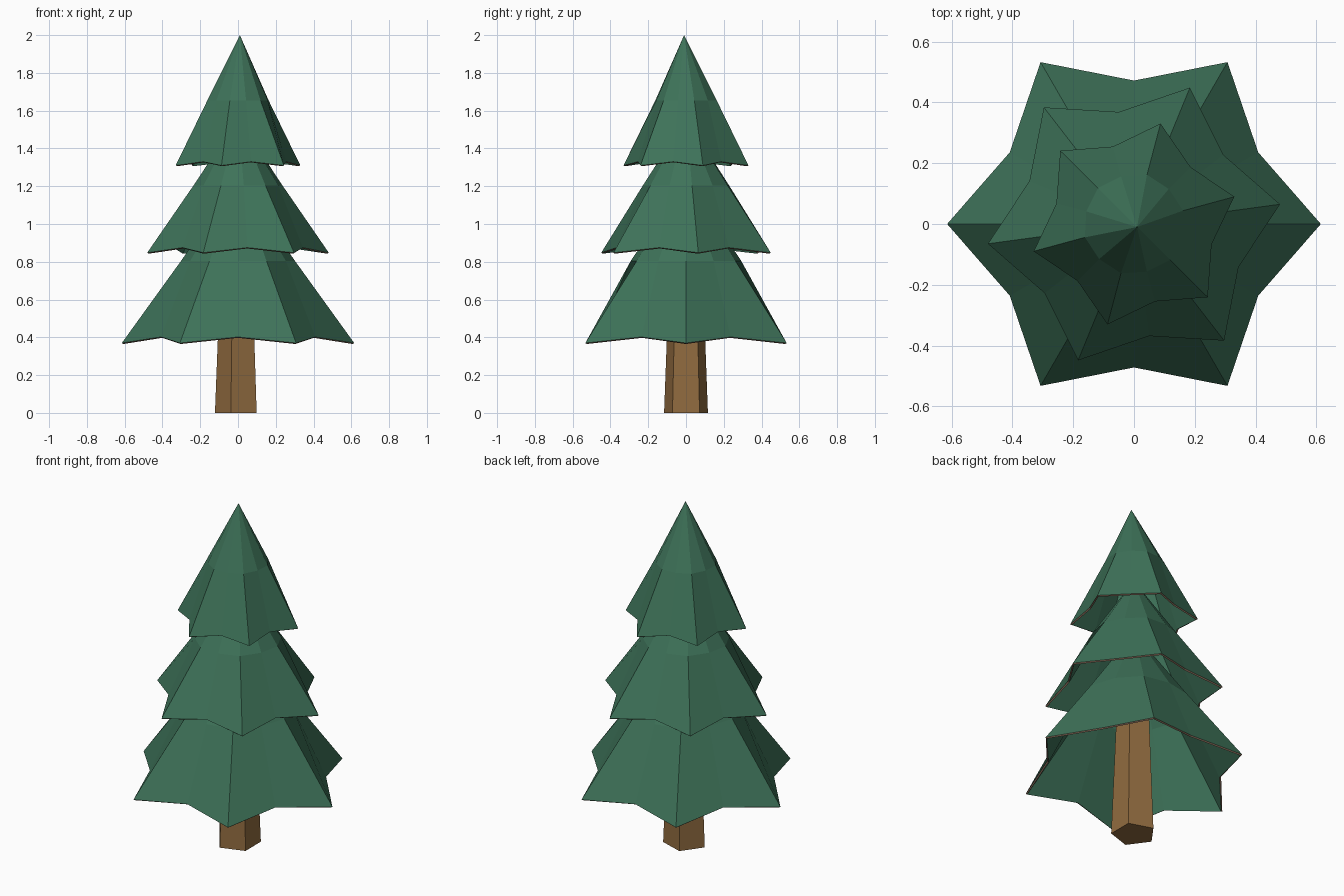
import bpy, bmesh
from math import cos, sin, radians

if "Cube" in bpy.data.objects:
    bpy.data.objects.remove(bpy.data.objects["Cube"])


def material(name, rgb):
    m = bpy.data.materials.new(name)
    m.diffuse_color = (*rgb, 1)
    m.use_nodes = True
    m.node_tree.nodes["Principled BSDF"].inputs["Base Color"].default_value = m.diffuse_color
    return m


green = material("needles", (0.048, 0.17, 0.10))
rim = material("rim", (0.30, 0.19, 0.13))
bark = material("bark", (0.28, 0.147, 0.05))


def make_object(name, bm, mats):
    bmesh.ops.recalc_face_normals(bm, faces=bm.faces)
    me = bpy.data.meshes.new(name)
    bm.to_mesh(me)
    bm.free()
    for m in mats:
        me.materials.append(m)
    ob = bpy.data.objects.new(name, me)
    bpy.context.collection.objects.link(ob)
    return ob


def ring(bm, n, start, radii, heights):
    # ring of points; radii and heights alternate around it
    out = []
    for i in range(n):
        a = radians(start + 360 * i / n)
        r, z = radii[i % len(radii)], heights[i % len(heights)]
        out.append(bm.verts.new((r * cos(a), r * sin(a), z)))
    return out


def bridge(bm, low, high):
    n = len(low)
    for i in range(n):
        j = (i + 1) % n
        bm.faces.new((low[i], low[j], high[j], high[i]))


def tier(name, turn, r_out, r_in, z_out, z_in, apex):
    # hollow star-edged skirt that evens out to a plain cone half way up
    bm = bmesh.new()
    base = ring(bm, 12, turn, (r_out, r_in), (z_out, z_in))
    mid = ring(bm, 12, turn, (r_out * 0.49, r_out * 0.475), ((z_out + apex[2]) / 2,))
    bridge(bm, base, mid)
    tip = bm.verts.new(apex)
    for i in range(12):
        bm.faces.new((mid[i], mid[(i + 1) % 12], tip))
    ob = make_object(name, bm, (green, rim))
    # thin shell
    s = ob.modifiers.new("shell", "SOLIDIFY")
    s.thickness = 0.01
    s.offset = -1
    s.material_offset_rim = 1


tier("lower_branches", 0, 0.615, 0.472, 0.37, 0.402, (0, 0, 1.24))
tier("middle_branches", 7.7, 0.485, 0.372, 0.848, 0.875, (0, 0, 1.56))
tier("top_branches", 15.2, 0.342, 0.264, 1.31, 1.33, (0.01, -0.01, 2.0))

# five-sided tapering trunk
bm = bmesh.new()
foot = ring(bm, 5, 180, (0.122,), (0,))
head = ring(bm, 5, 180, (0.085,), (0.95,))
bridge(bm, foot, head)
bm.faces.new(foot)
bm.faces.new(head)
make_object("trunk", bm, (bark,))
